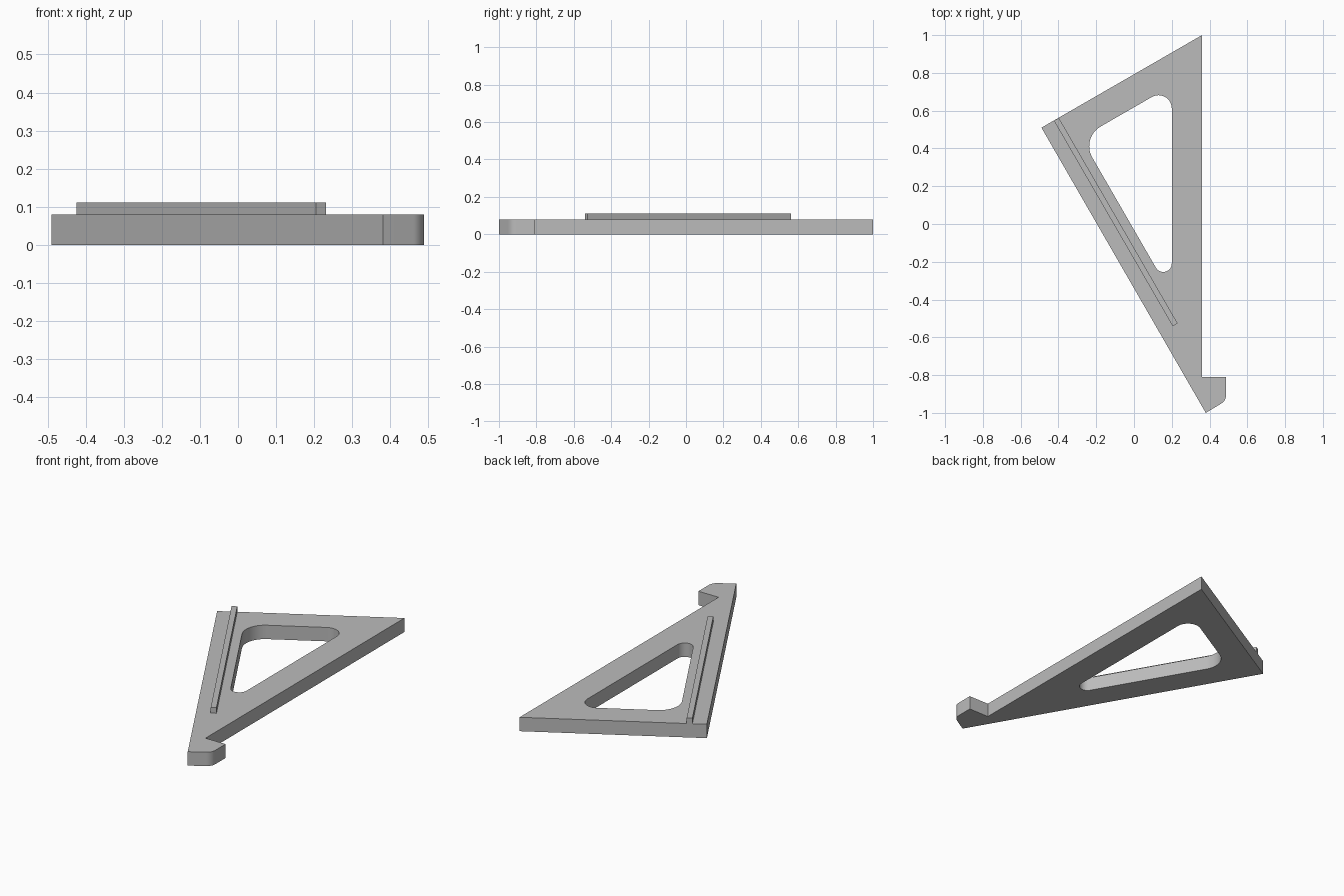
import bpy, bmesh, math
from mathutils import Vector

cube = bpy.data.objects.get("Cube")
if cube:
    bpy.data.objects.remove(cube)

grey = bpy.data.materials.new("plain grey")
grey.use_nodes = True
colour = (0.5, 0.5, 0.5, 1)
grey.diffuse_color = colour
grey.node_tree.nodes["Principled BSDF"].inputs["Base Color"].default_value = colour


def rounded(corners, steps=12):
    """Round each (x, y, radius) corner of a closed outline with a tangent arc."""
    out = []
    for i, (x, y, r) in enumerate(corners):
        p = Vector((x, y))
        if r == 0:
            out.append(p)
            continue
        a = (Vector(corners[i - 1][:2]) - p).normalized()
        b = (Vector(corners[(i + 1) % len(corners)][:2]) - p).normalized()
        half = a.angle(b) / 2
        centre = p + (a + b).normalized() * r / math.sin(half)
        start = p + a * r / math.tan(half) - centre
        end = p + b * r / math.tan(half) - centre
        sweep = math.pi - 2 * half
        for k in range(steps + 1):
            t = k / steps
            out.append(centre + (start * math.sin((1 - t) * sweep)
                                 + end * math.sin(t * sweep)) / math.sin(sweep))
    return out


def slab(name, outlines, z0, z1):
    """Extrude filled outlines (the second one becomes a hole) from z0 to z1."""
    curve = bpy.data.curves.new(name, "CURVE")
    curve.dimensions = "2D"
    curve.fill_mode = "BOTH"
    curve.extrude = (z1 - z0) / 2
    for points in outlines:
        spline = curve.splines.new("POLY")
        spline.points.add(len(points) - 1)
        for sp, p in zip(spline.points, points):
            sp.co = (p.x, p.y, 0, 1)
        spline.use_cyclic_u = True
    obj = bpy.data.objects.new(name, curve)
    bpy.context.collection.objects.link(obj)
    bpy.ops.object.select_all(action="DESELECT")
    obj.select_set(True)
    bpy.context.view_layer.objects.active = obj
    bpy.ops.object.convert(target="MESH")
    obj = bpy.context.object
    bm = bmesh.new()
    bm.from_mesh(obj.data)
    bmesh.ops.remove_doubles(bm, verts=bm.verts, dist=0.0005)
    bmesh.ops.translate(bm, verts=bm.verts, vec=(0, 0, (z0 + z1) / 2))
    bmesh.ops.recalc_face_normals(bm, faces=bm.faces)
    bm.to_mesh(obj.data)
    bm.free()
    obj.data.materials.clear()
    obj.data.materials.append(grey)
    bpy.ops.object.shade_smooth_by_angle(angle=math.radians(30))
    return obj


# Triangular plate with a rounded hook at the tip and a rounded window
outer = rounded([(0.36, 1.0, 0), (-0.49, 0.51, 0), (0.38, -1.0, 0),
                 (0.488, -0.935, 0.055), (0.488, -0.81, 0), (0.36, -0.81, 0)])
window = rounded([(0.2, 0.733, 0.07), (-0.281, 0.456, 0.12), (0.2, -0.377, 0.045)])
slab("triangle_plate", [outer, window], 0, 0.08)

# Raised rib along the long edge
rib = rounded([(-0.424, 0.547, 0), (-0.398, 0.562, 0),
               (0.231, -0.526, 0), (0.205, -0.541, 0)])
slab("guide_rib", [rib], 0.08, 0.112)
